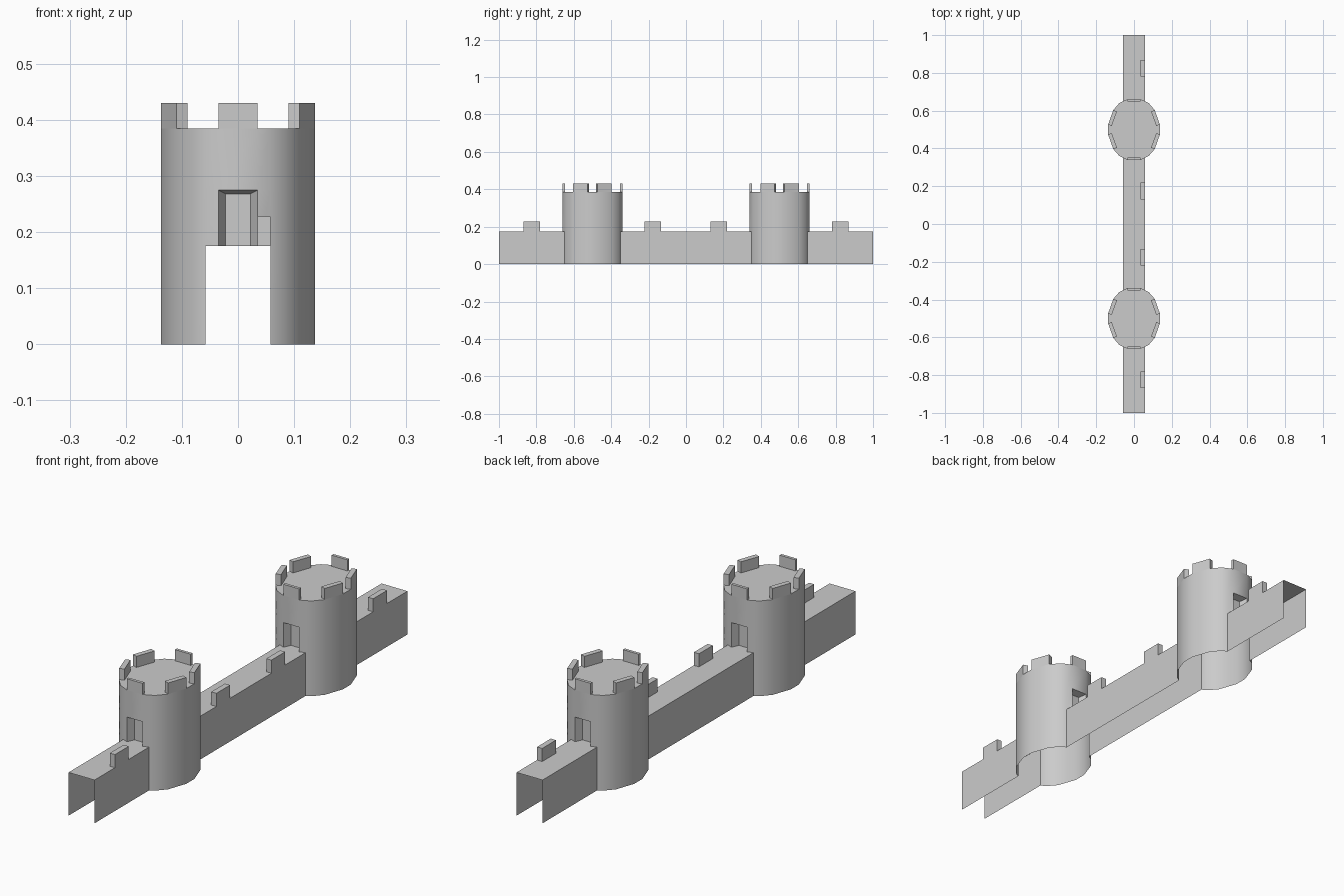
import bpy, bmesh, math

if "Cube" in bpy.data.objects:
    bpy.data.objects.remove(bpy.data.objects["Cube"], do_unlink=True)

stone = bpy.data.materials.new("grey stone")
GREY = (0.6, 0.6, 0.6, 1)
stone.use_nodes = True
stone.diffuse_color = GREY
stone.node_tree.nodes["Principled BSDF"].inputs["Base Color"].default_value = GREY

WALK, DOOR, ROOF, TOP = 0.175, 0.275, 0.385, 0.43
HALF, JAMB, DEPTH = 0.058, 0.035, 0.16
SEAM = 0.15       # where the wall sides meet a tower
MERLON_Z = 0.228


def make(name, faces, smooth=False):
    """Build one object from a list of faces given as corner points."""
    bm = bmesh.new()
    for corners in faces:
        bm.faces.new([bm.verts.new(c) for c in corners])
    bmesh.ops.remove_doubles(bm, verts=bm.verts, dist=0.0005)
    bmesh.ops.recalc_face_normals(bm, faces=bm.faces)
    mesh = bpy.data.meshes.new(name)
    bm.to_mesh(mesh)
    bm.free()
    mesh.materials.append(stone)
    ob = bpy.data.objects.new(name, mesh)
    bpy.context.collection.objects.link(ob)
    if smooth:
        bpy.ops.object.select_all(action='DESELECT')
        ob.select_set(True)
        bpy.context.view_layer.objects.active = ob
        bpy.ops.object.shade_smooth_by_angle(angle=math.radians(30))
    return ob


def ring_faces(low, high):
    n = len(low)
    return [(low[i], low[(i + 1) % n], high[(i + 1) % n], high[i]) for i in range(n)]


def prism(outline, z0, z1):
    low = [(x, y, z0) for x, y in outline]
    high = [(x, y, z1) for x, y in outline]
    return [low, high] + ring_faces(low, high)


# Tower plan: one quadrant, mirrored into a full ring
quarter = [(0.137, 0.026), (0.11, 0.103), (0.078, 0.14), (HALF, SEAM), (JAMB, DEPTH)]
half = quarter + [(-x, y) for x, y in reversed(quarter)]
plan = half + [(-x, -y) for x, y in half]


def tower_faces(cy):
    faces = []
    levels = [0, WALK, DOOR, ROOF]
    for i, (ax, ay) in enumerate(plan):
        bx, by = plan[(i + 1) % len(plan)]
        reach = max(abs(ax), abs(bx))
        # The wall passage and the doorways stay open
        first = 2 if reach < JAMB + 0.001 else 1 if reach < HALF + 0.001 else 0
        for z0, z1 in zip(levels[first:], levels[first + 1:]):
            faces.append([(ax, ay + cy, z0), (bx, by + cy, z0),
                          (bx, by + cy, z1), (ax, ay + cy, z1)])
    faces.append([(x, y + cy, ROOF) for x, y in plan])
    # Recessed doorways with splayed jambs and a flat door panel
    for s in (-1, 1):
        def arch(w, h, y):
            return [(-w, cy + s * y, WALK), (w, cy + s * y, WALK),
                    (w, cy + s * y, h), (-w, cy + s * y, h)]
        outer = arch(JAMB, DOOR, DEPTH)
        inner = arch(0.022, 0.268, 0.13)
        faces += ring_faces(outer, inner) + [inner]
    return faces


# Battlement outlines: one end block, one side block
end_block = [(-JAMB, DEPTH), (JAMB, DEPTH), (JAMB, DEPTH - 0.012), (-JAMB, DEPTH - 0.012)]
side_block = [quarter[0], quarter[1], (0.09, 0.096), (0.118, 0.019)]

for label, cy in (("front", -0.5), ("back", 0.5)):
    make(label + "_tower", tower_faces(cy), smooth=True)
    blocks = []
    for sy in (-1, 1):
        blocks += prism([(x, cy + sy * y) for x, y in end_block], ROOF, TOP)
        for sx in (-1, 1):
            blocks += prism([(sx * x, cy + sy * y) for x, y in side_block], ROOF, TOP)
    make(label + "_tower_battlements", blocks)


# Wall runs: walkway and two thin sides, open beneath and at the ends
def wall(name, y0, y1):
    def end(y, into):
        if abs(y) == 1:
            return [(-HALF, y), (HALF, y)]
        d = into * (DEPTH - SEAM)     # walkway end follows the tower face
        return [(-HALF, y), (-JAMB, y - d), (JAMB, y - d), (HALF, y)]
    walkway = end(y0, -1) + end(y1, 1)[::-1]
    faces = [[(x, y, WALK) for x, y in walkway]]
    for x in (-HALF, HALF):
        faces.append([(x, y0, 0), (x, y1, 0), (x, y1, WALK), (x, y0, WALK)])
    make(name, faces)


inner_y, outer_y = 0.5 - SEAM, 0.5 + SEAM
wall("front_wall", -1, -outer_y)
wall("middle_wall", -inner_y, inner_y)
wall("back_wall", outer_y, 1)

# Parapet blocks along the left edge of the walkway
parapet = []
for cy in (-0.825, -0.177, 0.175, 0.825):
    a, b = cy - 0.044, cy + 0.044
    parapet += prism([(JAMB, a), (HALF, a), (HALF, b), (JAMB, b)], WALK, MERLON_Z)
make("wall_parapet_blocks", parapet)
